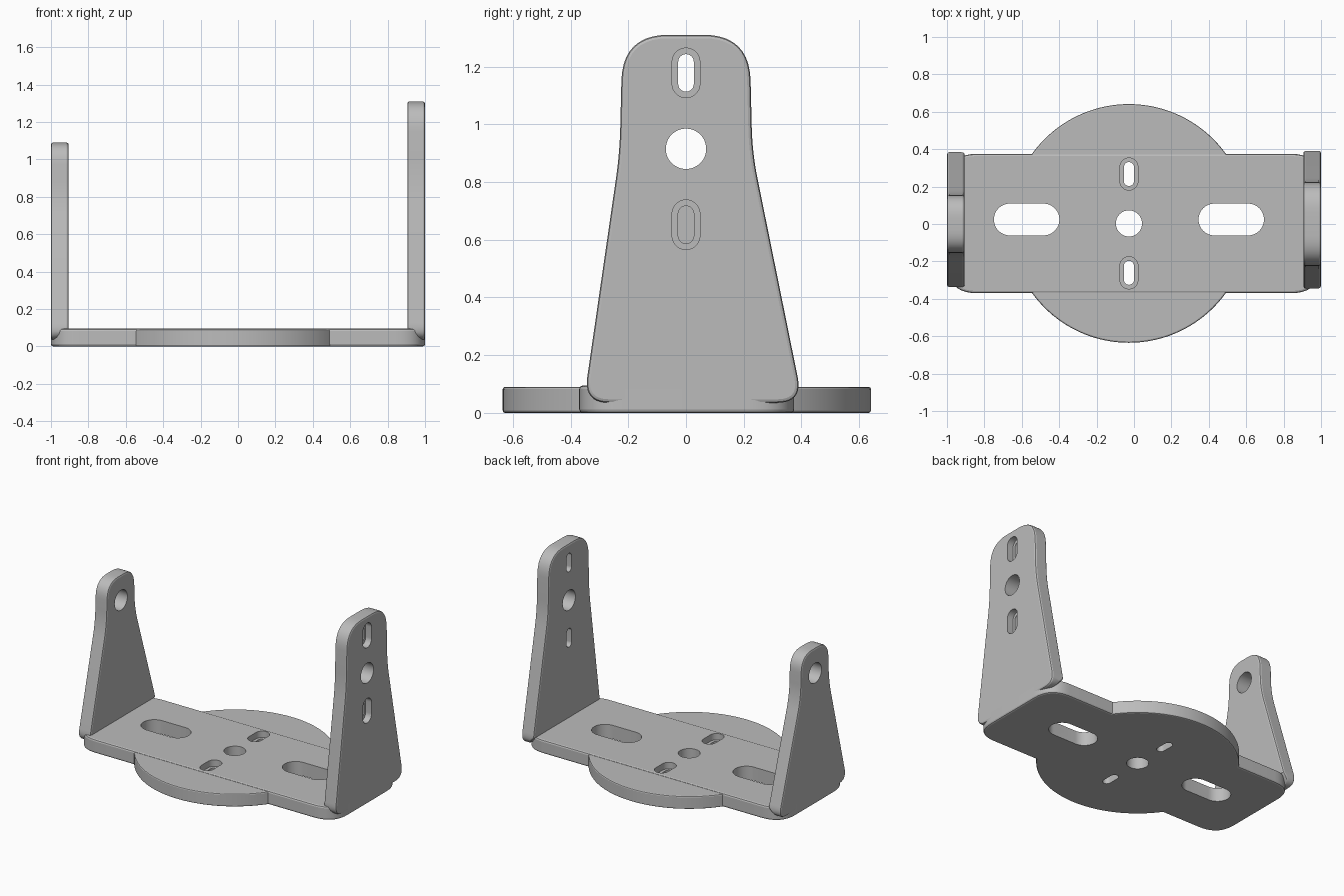
import bpy, bmesh, math
from mathutils import Vector

cube = bpy.data.objects.get("Cube")
if cube:
    bpy.data.objects.remove(cube, do_unlink=True)

# Single metal colour
GREY = (0.5, 0.5, 0.5, 1)
metal = bpy.data.materials.new("grey_metal")
metal.use_nodes = True
metal.diffuse_color = GREY
metal.node_tree.nodes["Principled BSDF"].inputs["Base Color"].default_value = GREY


def rounded(corners, steps=10):
    """Outline from corners (u, v, rounding length)."""
    out = []
    n = len(corners)
    for i, (u, v, d) in enumerate(corners):
        c = Vector((u, v))
        a = Vector(corners[i - 1][:2])
        b = Vector(corners[(i + 1) % n][:2])
        p = c + (a - c).normalized() * d
        q = c + (b - c).normalized() * d
        for k in range(steps + 1):
            t = k / steps
            out.append(p * (1 - t) ** 2 + c * 2 * t * (1 - t) + q * t * t)
    return out


def slot(u, v, r, half=0, upright=False, steps=24):
    """Circle, or a stadium when half > 0."""
    out = []
    for end in (1, -1):
        for k in range(steps + 1 if half else steps):
            a = math.pi * (k / steps - 0.5) + (0 if end > 0 else math.pi)
            p = Vector((r * math.cos(a) + end * half, r * math.sin(a)))
            if upright:
                p = Vector((-p.y, p.x))
            out.append(p + Vector((u, v)))
    return out


def prism(name, outline, lo, hi, along_x=False, toe=None):
    """Extrude an outline along z, or along x from the (y, z) plane."""
    bm = bmesh.new()
    place = lambda p, h: (h, p.x, p.y) if along_x else (p.x, p.y, h)
    face = bm.faces.new([bm.verts.new(place(p, lo)) for p in outline])
    moved = bmesh.ops.extrude_face_region(bm, geom=[face])["geom"]
    shift = place(Vector((0, 0)), hi - lo)
    bmesh.ops.translate(bm, vec=shift, verts=[g for g in moved if isinstance(g, bmesh.types.BMVert)])
    if toe:
        # slanted cut under the inner lower edge
        cut = bmesh.ops.bisect_plane(bm, geom=bm.verts[:] + bm.edges[:] + bm.faces[:],
                                     plane_co=toe[0], plane_no=toe[1], clear_outer=True)
        edges = [g for g in cut["geom_cut"] if isinstance(g, bmesh.types.BMEdge)]
        bmesh.ops.holes_fill(bm, edges=edges, sides=0)
    bmesh.ops.recalc_face_normals(bm, faces=bm.faces)
    mesh = bpy.data.meshes.new(name)
    bm.to_mesh(mesh)
    bm.free()
    mesh.materials.append(metal)
    obj = bpy.data.objects.new(name, mesh)
    bpy.context.collection.objects.link(obj)
    return obj


def soften(obj, width=0.012):
    m = obj.modifiers.new("soft_edges", "BEVEL")
    m.width, m.segments = width, 2
    m.limit_method, m.angle_limit = "ANGLE", math.radians(40)
    m.use_clamp_overlap = False


def finish(obj, cutters, joined=()):
    """Join and cut, bake the modifiers and remove the helpers."""
    helpers = [(o, "UNION") for o in joined] + [(o, "DIFFERENCE") for o in cutters]
    for helper, operation in helpers:
        m = obj.modifiers.new(operation.lower(), "BOOLEAN")
        m.operation, m.solver, m.object = operation, "EXACT", helper
        helper.hide_render = True
    graph = bpy.context.evaluated_depsgraph_get()
    mesh = bpy.data.meshes.new_from_object(obj.evaluated_get(graph))
    obj.modifiers.clear()
    obj.data = mesh
    mesh.name = obj.name
    for helper, _ in helpers:
        bpy.data.objects.remove(helper, do_unlink=True)
    bpy.ops.object.select_all(action="DESELECT")
    obj.select_set(True)
    bpy.context.view_layer.objects.active = obj
    bpy.ops.object.shade_smooth_by_angle(angle=math.radians(20))


# Base: strip with rounded corners joined to a round disc
MID = -0.027
base = prism("base_plate", rounded([(1, -0.37, 0.16), (1, 0.375, 0.16),
                                    (-1, 0.375, 0.16), (-1, -0.37, 0.16)]), 0, 0.095)
disc = prism("base_disc", slot(MID, 0.003, 0.638, steps=64), 0, 0.09)
soften(base)
soften(disc, 0.008)

# Base openings: centre hole, two long slots, two stepped slots
cuts = [prism("cutter", slot(MID, 0.003, 0.07), -0.1, 0.2)]
for side in (-1, 1):
    cuts.append(prism("cutter", slot(MID + side * 0.547, 0.024, 0.085, 0.09), -0.1, 0.2))
    y = 0.003 + side * 0.264
    cuts.append(prism("cutter", slot(MID, y, 0.027, 0.037, True), -0.1, 0.2))
    cuts.append(prism("cutter", slot(MID, y, 0.048, 0.038, True), 0.05, 0.2))
finish(base, cuts, [disc])


def arm(name, side, top, half, neck, crown):
    """Tapered upright plate with a narrow rounded head."""
    outline = rounded([(-0.355, 0.035, 0.09), (0.405, 0.035, 0.09),
                       (half, neck, 0.09), (half - 0.01, top, crown),
                       (0.01 - half, top, crown), (-half, neck, 0.09)])
    obj = prism(name, outline, min(side, side * 0.905), max(side, side * 0.905), True,
                toe=((side * 0.905, 0, 0.095), (-side * 0.06, 0, -0.05)))
    soften(obj)
    return obj


def arm_cut(side, z, r, half=0, inner=0.8):
    return prism("cutter", slot(0, z, r, half, True), min(side * inner, side * 1.1),
                 max(side * inner, side * 1.1), True)


# Tall arm: pivot hole and two slots stepped from outside
tall = arm("left_arm", 1, 1.31, 0.23, 0.9, 0.16)
cuts = [arm_cut(1, 0.915, 0.07)]
for z in (1.178, 0.652):
    cuts.append(arm_cut(1, z, 0.027, 0.038))
    cuts.append(arm_cut(1, z, 0.048, 0.038, inner=0.955))
finish(tall, cuts)

# Short arm: pivot hole only
short = arm("right_arm", -1, 1.09, 0.16, 0.8, 0.12)
finish(short, [arm_cut(-1, 0.915, 0.07)])
